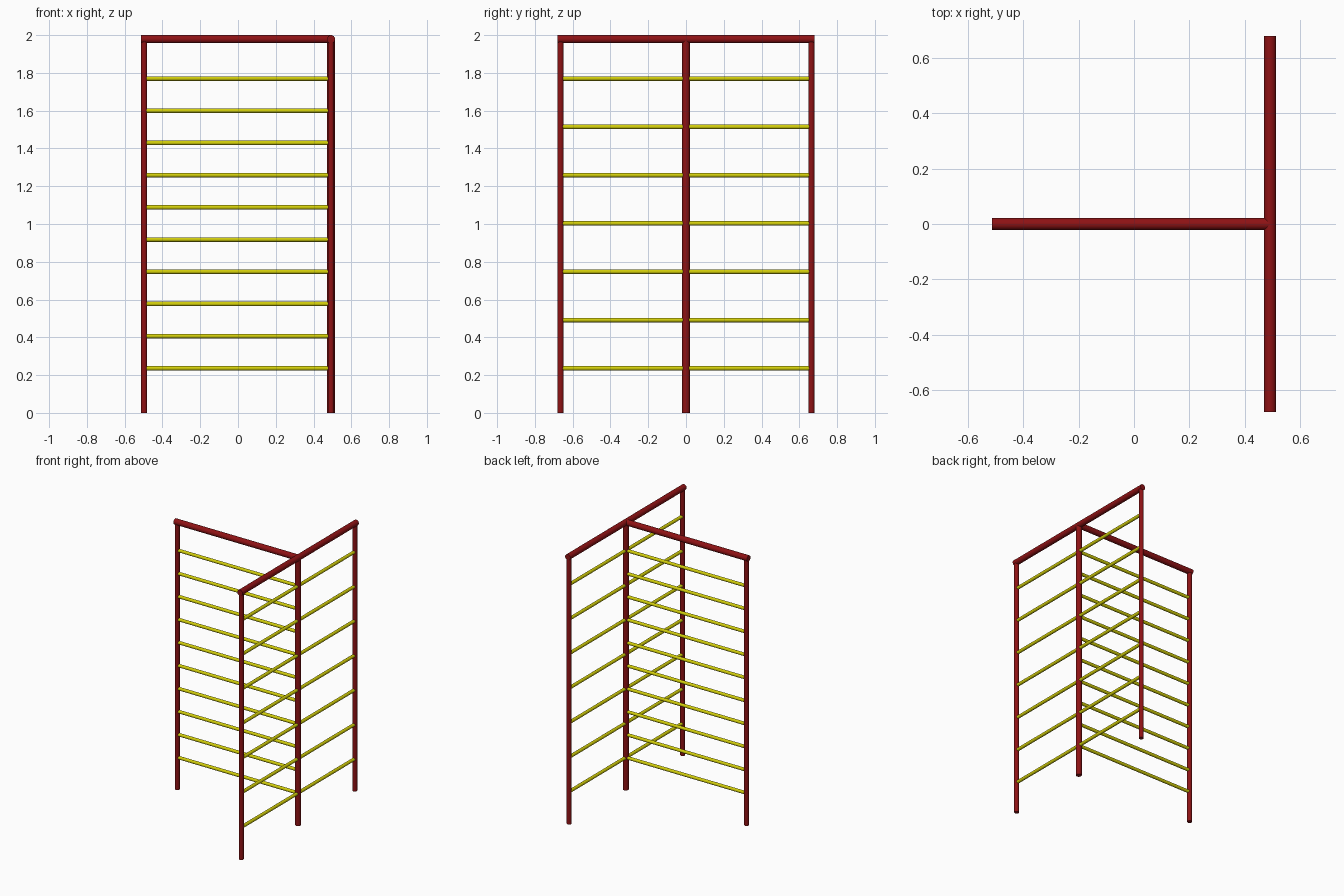
import bpy
import math
from mathutils import Vector

cube = bpy.data.objects.get("Cube")
if cube:
    bpy.data.objects.remove(cube, do_unlink=True)


def make_material(name, color):
    mat = bpy.data.materials.new(name)
    mat.use_nodes = True
    mat.diffuse_color = color
    mat.node_tree.nodes["Principled BSDF"].inputs["Base Color"].default_value = color
    return mat


red = make_material("dark_red_paint", (0.27, 0.006, 0.007, 1))
yellow = make_material("yellow_paint", (0.65, 0.62, 0.003, 1))


def bar(name, start, end, radius, mat, sides=24):
    """Round bar running between two points."""
    start, end = Vector(start), Vector(end)
    axis = end - start
    bpy.ops.mesh.primitive_cylinder_add(
        vertices=sides, radius=radius, depth=axis.length,
        location=(start + end) / 2,
        rotation=axis.to_track_quat('Z', 'Y').to_euler())
    obj = bpy.context.object
    obj.name = name
    obj.data.materials.append(mat)
    bpy.ops.object.shade_smooth_by_angle(angle=math.radians(40))
    return obj


WALL_X = 0.4925      # plane of the long ladder wall
POST_X = -0.497      # free end of the single ladder
POST_Y = 0.664       # free ends of the long ladder wall
BEAM_R = 0.0215
BEAM_Z = 2 - BEAM_R
POST_R = 0.0165
RUNG_R = 0.012
LOW, HIGH = 0.236, 1.77

# Upright posts
bar("centre_post", (WALL_X, 0, 0), (WALL_X, 0, BEAM_Z), 0.02, red)
bar("right_post", (POST_X, 0, 0), (POST_X, 0, BEAM_Z), POST_R, red)
for label, side in (("front", -1), ("back", 1)):
    y = side * POST_Y
    bar(label + "_post", (WALL_X, y, 0), (WALL_X, y, BEAM_Z), POST_R, red)

# Top beams
bar("long_top_beam", (WALL_X, -0.681, BEAM_Z), (WALL_X, 0.681, BEAM_Z), BEAM_R, red)
bar("cross_top_beam", (-0.514, 0, BEAM_Z), (WALL_X, 0, BEAM_Z), BEAM_R, red)


# Evenly spaced rungs
def rungs(name, start, end, count):
    for i in range(count):
        z = LOW + (HIGH - LOW) * i / (count - 1)
        bar(f"{name}_{i + 1}", (*start, z), (*end, z), RUNG_R, yellow, 16)


rungs("cross_rung", (POST_X, 0), (WALL_X, 0), 10)
rungs("front_rung", (WALL_X, -POST_Y), (WALL_X, 0), 7)
rungs("back_rung", (WALL_X, 0), (WALL_X, POST_Y), 7)
